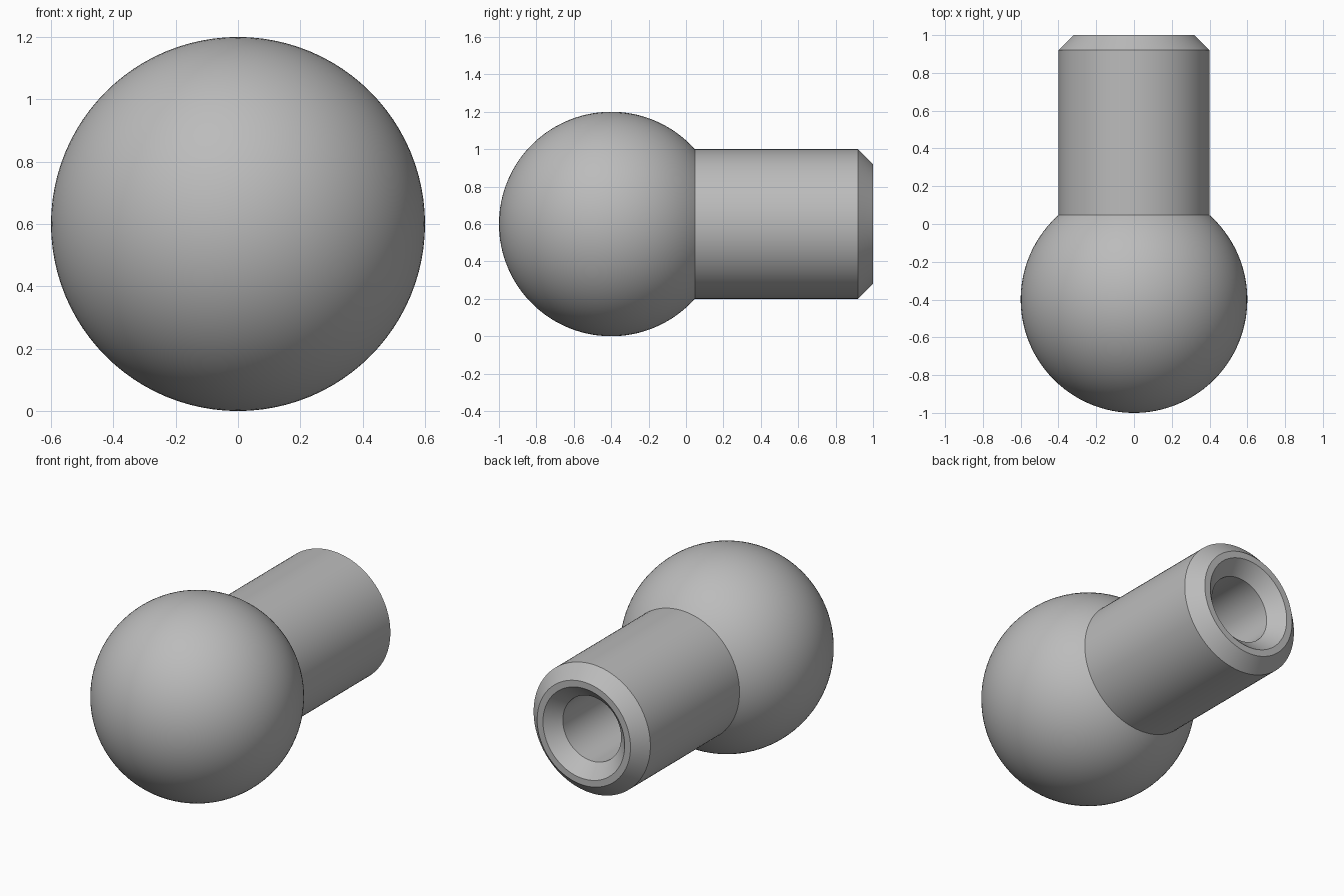
import bpy, bmesh
from math import pi, sin, cos, asin, radians
from mathutils import Vector, Matrix

cube = bpy.data.objects.get("Cube")
if cube:
    bpy.data.objects.remove(cube, do_unlink=True)

AXIS_Z = 0.6        # height of the turning axis
BALL_R, BALL_Y = 0.6, -0.4
SHANK_R, BORE_R, CHAMFER = 0.4, 0.2, 0.08
SEGMENTS, BALL_STEPS = 96, 48

metal = bpy.data.materials.new("grey metal")
metal.use_nodes = True
grey = (0.5, 0.5, 0.5, 1)
metal.diffuse_color = grey
metal.node_tree.nodes["Principled BSDF"].inputs["Base Color"].default_value = grey

# Ball arc from the front pole to the shank junction, as (radius, y)
end = pi - asin(SHANK_R / BALL_R)
profile = [(BALL_R * sin(end * i / BALL_STEPS), BALL_Y - BALL_R * cos(end * i / BALL_STEPS))
           for i in range(BALL_STEPS + 1)]

# Shank, outer chamfer, rim, countersink and blind drilled bore
profile += [
    (SHANK_R, 1 - CHAMFER),
    (SHANK_R - CHAMFER, 1),
    (BORE_R + CHAMFER, 1),
    (BORE_R, 1 - CHAMFER),
    (BORE_R, 0.2),
    (0, 0.08),
]

# Turn the profile around the y axis
bm = bmesh.new()
verts = [bm.verts.new((r, y, 0)) for r, y in profile]
edges = [bm.edges.new(pair) for pair in zip(verts, verts[1:])]
bmesh.ops.spin(bm, geom=verts + edges, cent=(0, 0, 0), axis=(0, 1, 0),
               angle=2 * pi, steps=SEGMENTS, use_merge=True)
bmesh.ops.remove_doubles(bm, verts=bm.verts, dist=1e-5)
bmesh.ops.dissolve_degenerate(bm, edges=bm.edges, dist=1e-6)
bmesh.ops.recalc_face_normals(bm, faces=bm.faces)
bmesh.ops.translate(bm, verts=bm.verts, vec=(0, 0, AXIS_Z))

mesh = bpy.data.meshes.new("ball_stud")
bm.to_mesh(mesh)
bm.free()
mesh.materials.append(metal)
stud = bpy.data.objects.new("ball_stud", mesh)
bpy.context.collection.objects.link(stud)

# Smooth curves with crisp machined edges
bpy.ops.object.select_all(action="DESELECT")
stud.select_set(True)
bpy.context.view_layer.objects.active = stud
bpy.ops.object.shade_smooth_by_angle(angle=radians(25))
